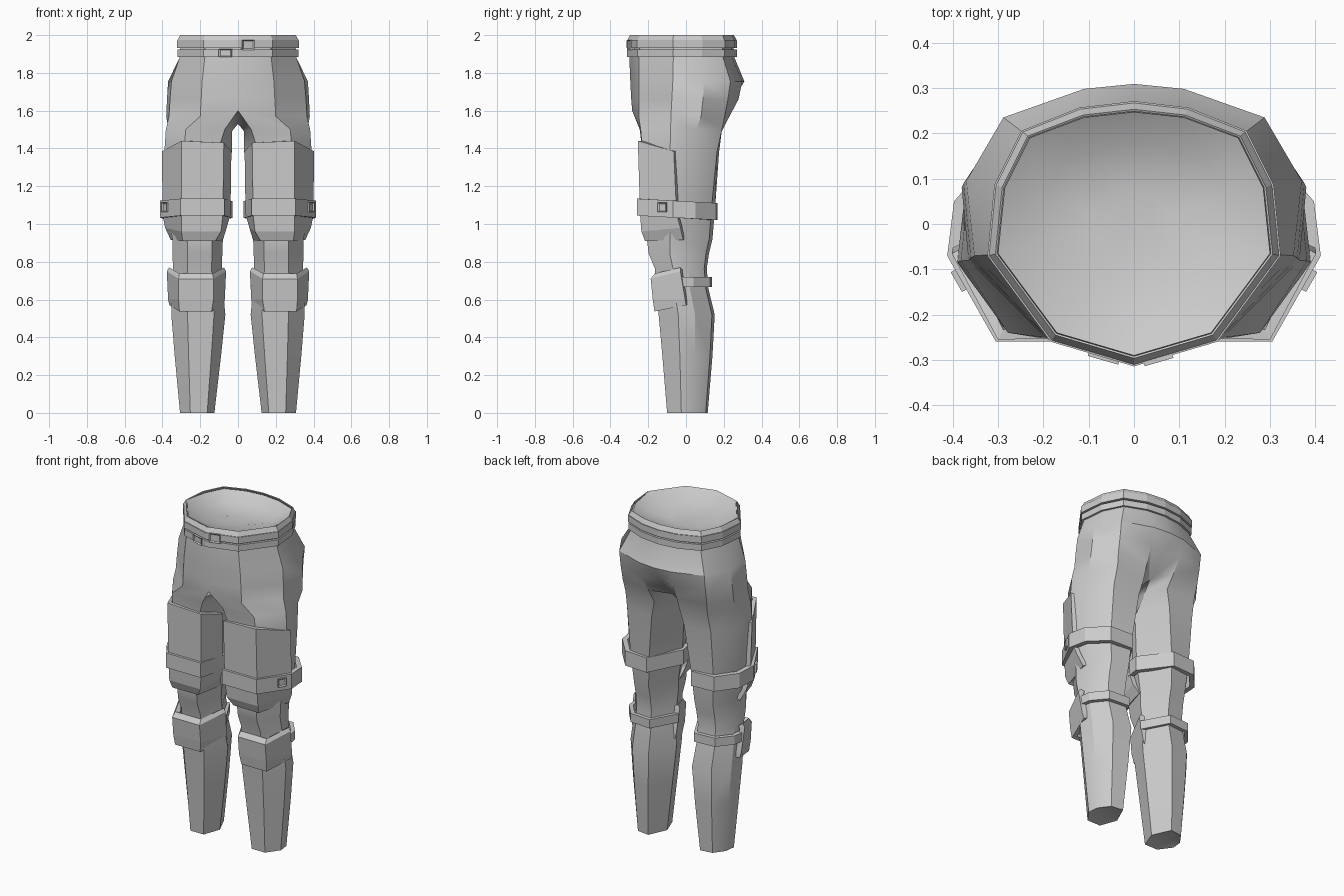
import bpy, bmesh, math
from mathutils import Matrix, Vector

if "Cube" in bpy.data.objects:
    bpy.data.objects.remove(bpy.data.objects["Cube"])

grey = bpy.data.materials.new("plain grey")
grey.diffuse_color = (0.6, 0.6, 0.6, 1)
grey.use_nodes = True
grey.node_tree.nodes["Principled BSDF"].inputs["Base Color"].default_value = grey.diffuse_color


def finish(name, bm, mirror=True, thickness=0, angle=0):
    mesh = bpy.data.meshes.new(name)
    bm.to_mesh(mesh)
    bm.free()
    ob = bpy.data.objects.new(name, mesh)
    bpy.context.collection.objects.link(ob)
    mesh.materials.append(grey)
    if angle:
        bpy.ops.object.select_all(action='DESELECT')
        ob.select_set(True)
        bpy.context.view_layer.objects.active = ob
        bpy.ops.object.shade_smooth_by_angle(angle=math.radians(angle))
    if mirror:
        ob.modifiers.new("Mirror", 'MIRROR').merge_threshold = 0.0005
    if thickness:
        solid = ob.modifiers.new("Solidify", 'SOLIDIFY')
        solid.thickness = thickness
        solid.offset = -1
    return ob


def skin(bm, rings, closed_from=None):
    """Skin rings of vertices, top to bottom; strips from closed_from on are closed."""
    n = len(rings[0])
    for r, (a, b) in enumerate(zip(rings, rings[1:])):
        closed = closed_from is not None and r >= closed_from
        for i in range(n if closed else n - 1):
            j = (i + 1) % n
            bm.faces.new((a[i], b[i], b[j], a[j]))


def loft(bm, rows, closed_from=None):
    rings = [[bm.verts.new(p) for p in row] for row in rows]
    skin(bm, rings, closed_from)
    return rings


def sheet(name, rows, thickness, closed=False):
    bm = bmesh.new()
    loft(bm, rows, 0 if closed else None)
    return finish(name, bm, True, thickness)


def grow(points, d, z):
    """Push a waist outline outwards by d at height z."""
    out = []
    for x, y in points:
        k = 1 + d / math.hypot(x, y)
        out.append((x * k, y * k, z))
    return out


# Trousers: half torso rows, then closed leg rows below the crotch
waist = [(0, -.29), (.17, -.24), (.30, -.065), (.285, .08),
         (.23, .19), (.11, .235), (0, .247)]
hips = [(0, -.295), (.19, -.25), (.352, -.07), (.37, .095),
        (.288, .235), (.11, .298), (0, .309)]
rump = [(0, -.29), (.195, -.25), (.36, -.075), (.376, .09),
        (.287, .222), (.105, .278), (0, .25)]
seat = [(0, -.285, 1.6), (.2, -.25, 1.57), (.365, -.08, 1.57), (.38, .08, 1.57),
        (.285, .205, 1.57), (.095, .225, 1.56), (0, .135, 1.53)]
section = [(.21, 0), (.7, 0), (1, .35), (.96, .65), (.7, .95), (.28, 1), (0, .48)]
leg_sizes = [  # z, inner x, outer x, front y, back y
    (1.5, .035, .382, -.24, .213), (1.38, .033, .39, -.23, .185),
    (1.1, .05, .38, -.215, .155), (.92, .08, .347, -.207, .14),
    (.845, .083, .346, -.198, .122), (.765, .085, .345, -.165, .11),
    (.66, .08, .348, -.16, .118),
    (.52, .067, .353, -.145, .152), (.3, .09, .335, -.125, .14),
    (0, .125, .307, -.10, .115)]
rows = [[(x, y, 1.999 - .01 * (y > 0)) for x, y in waist], grow(waist, .01, 1.88),
        [(x, y, 1.755) for x, y in hips], [(x, y, 1.66) for x, y in rump], seat]
for z, x0, x1, y0, y1 in leg_sizes:
    rows.append([(x0 + u * (x1 - x0), y0 + v * (y1 - y0), z) for u, v in section])
# Pull the inner thigh corners towards the crotch
rows[5][0] = (.07, -.245, 1.5)
rows[5][5] = (.085, .185, 1.48)
rows[5][6] = (.033, .05, 1.49)
rows[6][5] = (.11, .175, 1.38)
bm = bmesh.new()
rings = loft(bm, rows, 4)

# Shallow dish closing the waist
dish = [[bm.verts.new((v.co.x * k, v.co.y * k, v.co.z - d)) for v in rings[0]]
        for k, d in ((.3, .065), (.7, .045))]
skin(bm, [dish[0], dish[1], rings[0]])
bm.faces.new(dish[0])

# Shallow hollow closing the ankle
ankle = rings[-1]
centre = sum((v.co for v in ankle), Vector()) / len(ankle)
tip = bm.verts.new(centre + Vector((0, 0, .025)))
for i, v in enumerate(ankle):
    bm.faces.new((ankle[(i + 1) % len(ankle)], v, tip))
finish("trousers", bm, angle=32)

# Waistband and two stacked belts
sheet("waistband", [grow(waist, .006, 2.0), grow(waist, .02, 1.975),
                    grow(waist, .02, 1.94)], .005)
sheet("upper_belt", [grow(waist, .024, 1.972), grow(waist, .024, 1.932)], .02)
sheet("lower_belt", [grow(waist, .022, 1.923), grow(waist, .022, 1.885)], .02)

# Thigh plate wrapping the front and outer side
sheet("thigh_plate", [
    [(.035, -.10, 1.385), (.075, -.25, 1.43), (.30, -.255, 1.44), (.402, -.065, 1.385)],
    [(.04, -.09, 1.05), (.08, -.243, 1.05), (.30, -.243, 1.05), (.40, -.05, 1.05)],
    [(.06, -.08, .98), (.09, -.236, .96), (.30, -.236, .96), (.386, -.03, .98)],
    [(.08, -.05, .915), (.12, -.214, .91), (.292, -.217, .91), (.356, -.015, .915)],
], .025)

# Thigh strap, slightly lower at the back
strap = [(.072, -.259), (.305, -.259), (.412, -.07), (.397, .05),
         (.30, .16), (.15, .168), (.03, -.02)]
sheet("thigh_strap", [[(x, y, z - .055 * y) for x, y in strap]
                      for z in (1.12, 1.03)], .03, True)

# Knee pad with a sloping lip on top and a tapered lower edge
sheet("knee_pad", [
    [(.075, -.03, .77), (.135, -.165, .738), (.31, -.165, .738), (.365, -.03, .77)],
    [(.063, -.03, .75), (.13, -.187, .71), (.315, -.187, .71), (.377, -.03, .75)],
    [(.07, -.005, .60), (.13, -.176, .60), (.315, -.176, .60), (.37, -.005, .60)],
    [(.075, 0, .57), (.14, -.167, .537), (.31, -.167, .537), (.363, 0, .57)],
], .03)

# Strap behind the knee
knee = [(.366, -.02), (.358, .04), (.285, .128), (.15, .138), (.065, -.02)]
sheet("knee_strap", [[(x, y, z) for x, y in knee] for z in (.72, .667)], .025)


def buckle(name, loc, size, angle=0, mirror=False):
    """Block with a recessed outer face."""
    bm = bmesh.new()
    bmesh.ops.create_cube(bm, size=1, matrix=Matrix.Diagonal((*size, 1)))
    face = min(bm.faces, key=lambda f: f.calc_center_median().y)
    bmesh.ops.inset_region(bm, faces=[face], thickness=.01, depth=-.006)
    bm.transform(Matrix.Translation(loc) @ Matrix.Rotation(angle, 4, 'Z'))
    finish(name, bm, mirror)


# Buckles on the straps and belts
buckle("thigh_buckle", (.381, -.122, 1.088), (.05, .025, .05), math.radians(60), True)
buckle("upper_belt_buckle", (.052, -.293, 1.948), (.066, .024, .054), math.radians(16))
buckle("lower_belt_buckle", (-.065, -.289, 1.905), (.07, .024, .044), math.radians(-16))
